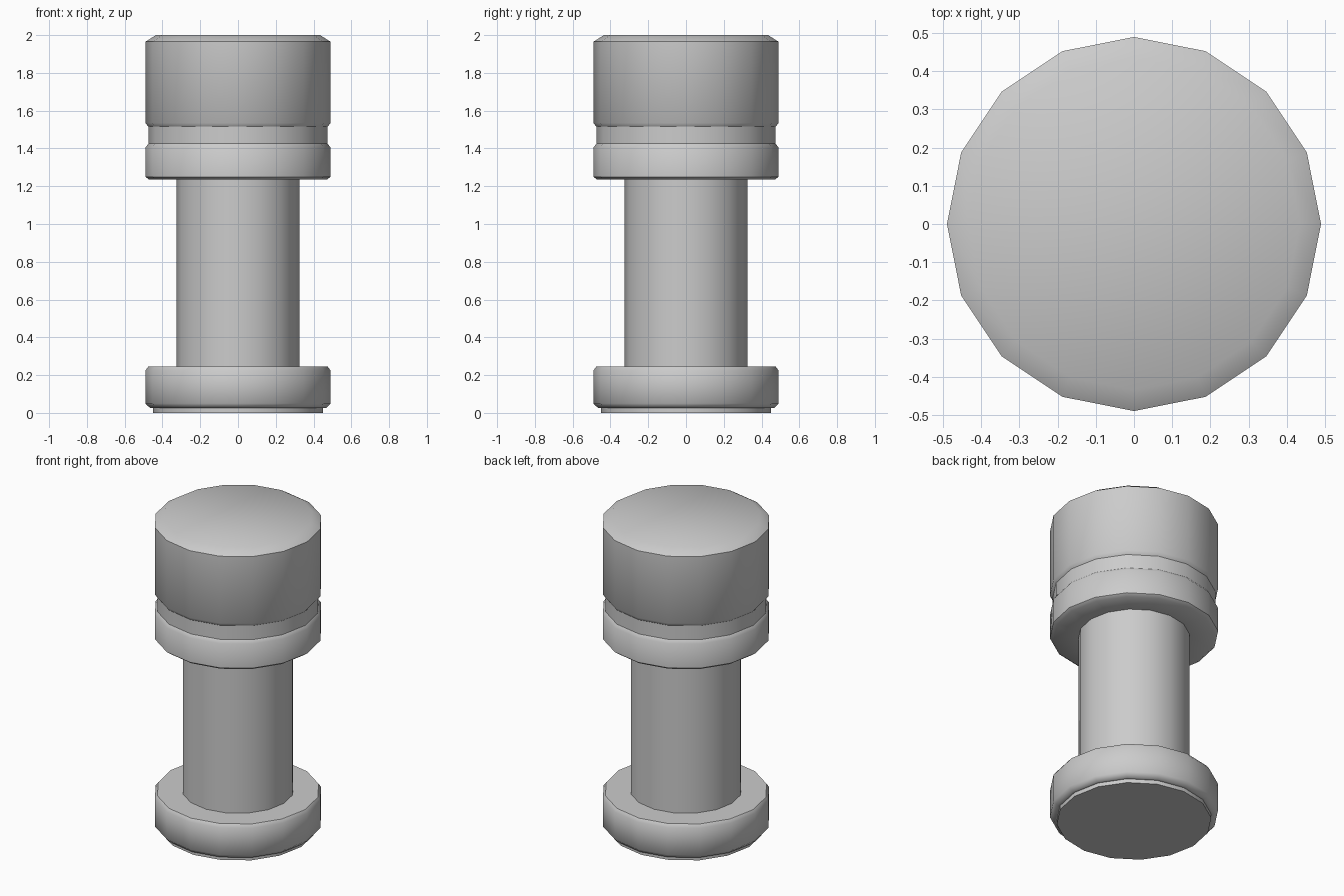
import bpy, bmesh
from math import cos, sin, pi, radians

if "Cube" in bpy.data.objects:
    bpy.data.objects.remove(bpy.data.objects["Cube"])

SIDES = 16


def lathe(name, profile):
    """Revolve (radius, z) points, listed bottom to top; radius 0 closes an end."""
    bm = bmesh.new()
    rings = []
    for r, z in profile:
        n = SIDES if r > 0 else 1
        rings.append([bm.verts.new((r * cos(2 * pi * i / SIDES), r * sin(2 * pi * i / SIDES), z))
                      for i in range(n)])
    for a, b in zip(rings, rings[1:]):
        if len(a) == 1:
            bm.faces.new(b[::-1])
        elif len(b) == 1:
            bm.faces.new(a)
        else:
            for i in range(SIDES):
                j = (i + 1) % SIDES
                bm.faces.new((a[i], a[j], b[j], b[i]))
    # drop the lone centre points left by the end caps
    bmesh.ops.delete(bm, geom=[v for v in bm.verts if not v.link_faces], context='VERTS')
    mesh = bpy.data.meshes.new(name)
    bm.to_mesh(mesh)
    bm.free()
    obj = bpy.data.objects.new(name, mesh)
    bpy.context.collection.objects.link(obj)
    bpy.context.view_layer.objects.active = obj
    obj.select_set(True)
    bpy.ops.object.shade_smooth_by_angle(angle=radians(50))
    obj.select_set(False)
    return obj


# Foot flange with a thin recessed sole
lathe("base_flange", [(0, 0), (0.45, 0), (0.45, 0.025), (0.465, 0.025), (0.49, 0.05),
                      (0.49, 0.225), (0.475, 0.245), (0.325, 0.245)])

# Straight shaft
lathe("shaft", [(0.325, 0.245), (0.325, 1.235)])

# Lower band of the head
lathe("head_collar", [(0.325, 1.235), (0.47, 1.235), (0.49, 1.25), (0.49, 1.405), (0.475, 1.425)])

# Shallow groove between collar and cap
lathe("head_groove", [(0.475, 1.425), (0.475, 1.515)])

# Tall cap with chamfered top edge
lathe("head_cap", [(0.475, 1.515), (0.49, 1.535), (0.49, 1.965), (0.435, 2.0), (0, 2.0)])
